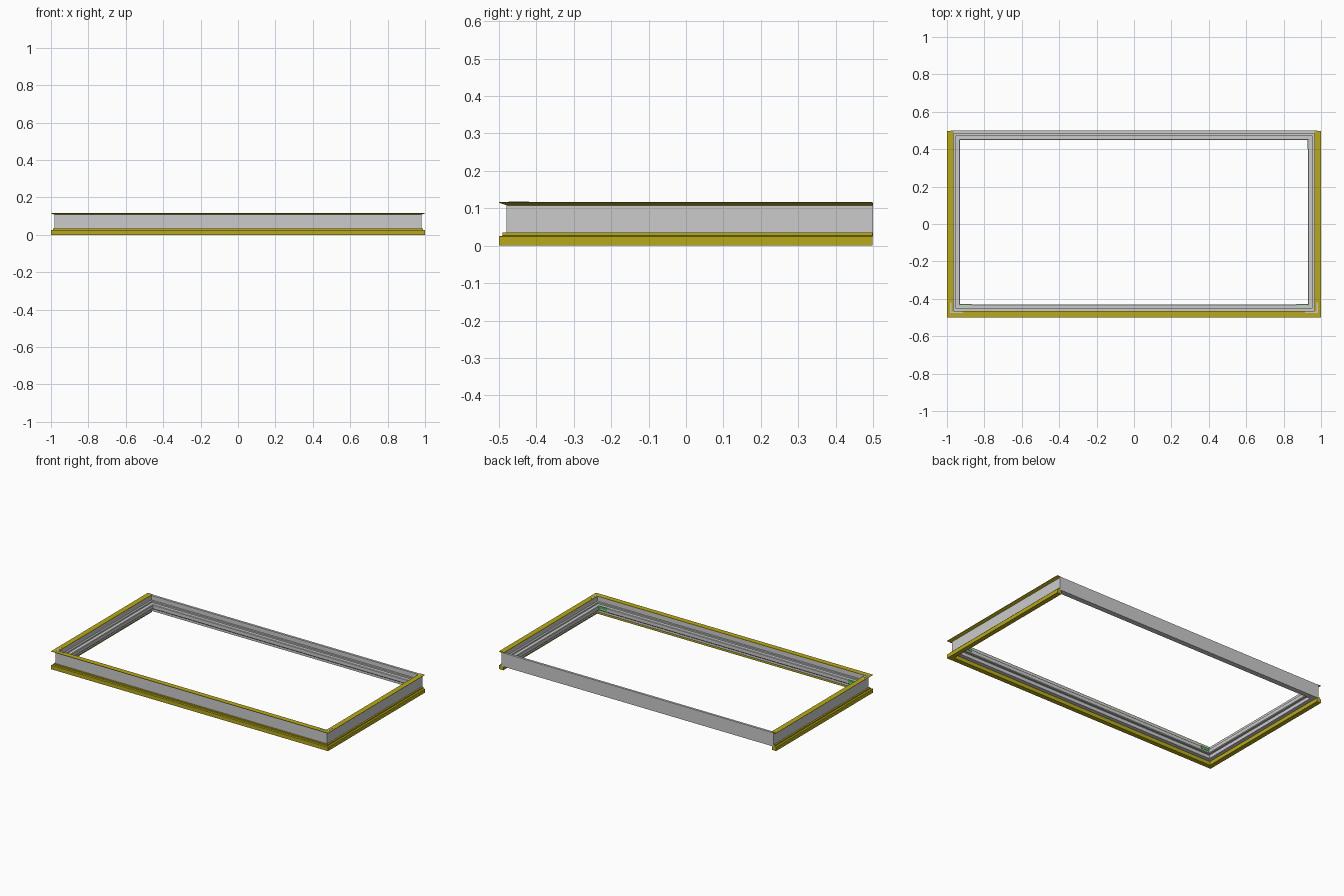
import bpy, bmesh

if "Cube" in bpy.data.objects:
    bpy.data.objects.remove(bpy.data.objects["Cube"])


def material(name, color):
    m = bpy.data.materials.new(name)
    m.diffuse_color = color
    m.use_nodes = True
    m.node_tree.nodes["Principled BSDF"].inputs["Base Color"].default_value = m.diffuse_color
    return m


yellow = material("yellow_trim", (0.48, 0.40, 0.01, 1))
green = material("green_clip", (0.08, 0.5, 0.1, 1))


def full_loop(d):
    # closed rectangle inset by d; the rear wall sits flush with y = 0.5
    return [(-1 + d, 0.52 - d), (-1 + d, -0.5 + d), (1 - d, -0.5 + d), (1 - d, 0.52 - d)]


def three_sides(d):
    # left, front and right run, cut square at the rear
    return [(-1 + d, 0.498), (-1 + d, -0.5 + d), (1 - d, -0.5 + d), (1 - d, 0.498)]


def sweep(name, profile, path, closed, mat=None):
    """Sweep an (inset, height) profile along a mitred rectangular path."""
    bm = bmesh.new()
    rails = [[bm.verts.new((x, y, z)) for x, y in path(d)] for d, z in profile]
    n = len(rails)
    for i in range(n):
        a, b = rails[i], rails[(i + 1) % n]
        for k in range(4 if closed else 3):
            j = (k + 1) % 4
            bm.faces.new((a[k], a[j], b[j], b[k]))
    if not closed:
        bm.faces.new([r[0] for r in rails])
        bm.faces.new([r[3] for r in rails])
    bmesh.ops.recalc_face_normals(bm, faces=bm.faces)
    me = bpy.data.meshes.new(name)
    bm.to_mesh(me)
    bm.free()
    ob = bpy.data.objects.new(name, me)
    bpy.context.collection.objects.link(ob)
    if mat:
        me.materials.append(mat)
    return ob


def box(name, x0, x1, y0, y1, z0, z1, mat=None):
    bpy.ops.mesh.primitive_cube_add(
        size=1, location=((x0 + x1) / 2, (y0 + y1) / 2, (z0 + z1) / 2))
    ob = bpy.context.object
    ob.name = name
    ob.scale = (x1 - x0, y1 - y0, z1 - z0)
    if mat:
        ob.data.materials.append(mat)


# grey frame: upright wall, stepped inner ledge, lip at mid height
sweep("frame_body", [
    (0.020, 0.025), (0.020, 0.114), (0.035, 0.114), (0.035, 0.085),
    (0.047, 0.085), (0.047, 0.076), (0.067, 0.076), (0.070, 0.073),
    (0.070, 0.051), (0.066, 0.047), (0.054, 0.047), (0.054, 0.025)],
    full_loop, True)

# stepped yellow base rail on three sides
sweep("base_rail", [
    (0.0, 0.0), (0.0, 0.025), (0.010, 0.027), (0.010, 0.035),
    (0.021, 0.035), (0.021, 0.024), (0.030, 0.024), (0.030, 0.0)],
    three_sides, False, yellow)

# wedge-shaped yellow top flange on three sides
sweep("top_flange", [
    (0.0, 0.117), (0.035, 0.117), (0.035, 0.113), (0.020, 0.108), (0.0, 0.115)],
    three_sides, False, yellow)

# pale corner plates on the front corners of the flange
for s, side in ((-1, "left"), (1, "right")):
    xa, xb = sorted((s * 0.975, s * 0.915))
    box(f"corner_plate_{side}_long", xa, xb, -0.475, -0.467, 0.116, 0.118)
    xa, xb = sorted((s * 0.983, s * 0.975))
    box(f"corner_plate_{side}_short", xa, xb, -0.475, -0.42, 0.116, 0.118)

# small green clips at the inner corners of the lip
box("clip_rear_right", 0.928, 0.934, 0.40, 0.448, 0.06, 0.078, green)
box("clip_front_right", 0.87, 0.93, -0.434, -0.428, 0.06, 0.078, green)
box("clip_front_left", -0.93, -0.87, -0.434, -0.428, 0.06, 0.078, green)
